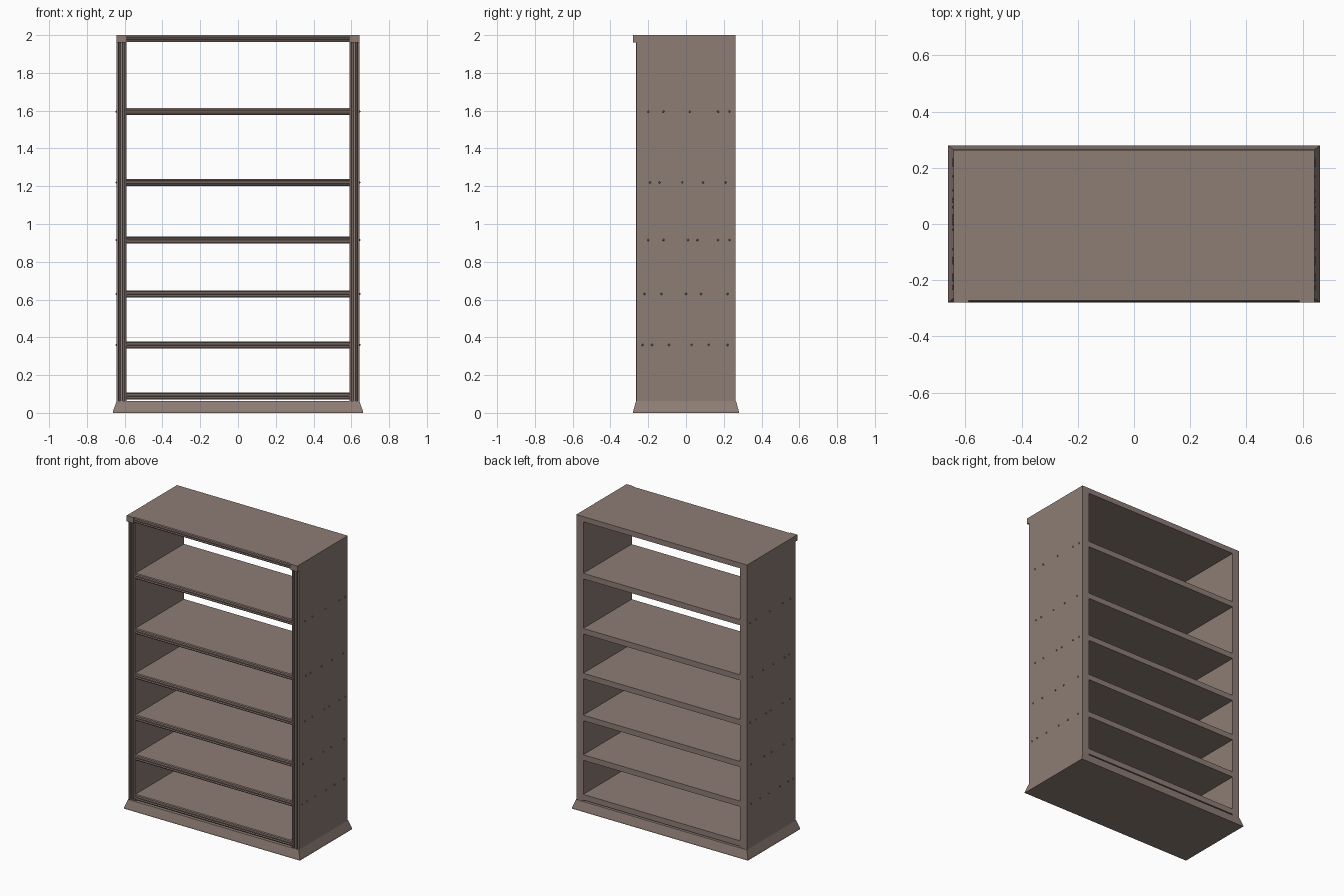
import bpy, bmesh
from mathutils import Vector

cube = bpy.data.objects.get("Cube")
if cube:
    bpy.data.objects.remove(cube, do_unlink=True)


def material(name, colour):
    mat = bpy.data.materials.new(name)
    mat.use_nodes = True
    mat.diffuse_color = (*colour, 1)
    mat.node_tree.nodes["Principled BSDF"].inputs["Base Color"].default_value = (*colour, 1)
    return mat


wood = material("brown wood", (0.27, 0.205, 0.178))


def finish(name, bm):
    bmesh.ops.recalc_face_normals(bm, faces=bm.faces)
    mesh = bpy.data.meshes.new(name)
    bm.to_mesh(mesh)
    bm.free()
    mesh.materials.append(wood)
    obj = bpy.data.objects.new(name, mesh)
    bpy.context.collection.objects.link(obj)
    return obj


def extrude(name, points, direction):
    """Close a profile and sweep it along a straight direction."""
    bm = bmesh.new()
    face = bm.faces.new([bm.verts.new(p) for p in points])
    swept = bmesh.ops.extrude_face_region(bm, geom=[face])
    verts = [v for v in swept["geom"] if isinstance(v, bmesh.types.BMVert)]
    bmesh.ops.translate(bm, verts=verts, vec=Vector(direction))
    return finish(name, bm)


def moulded_edge(half):
    """Front edge with a raised centre bead between two coves: (across, depth)."""
    return [(-half, 0.004), (-half * 0.65, 0), (-half * 0.55, 0.012), (-half * 0.3, 0.012),
            (-half * 0.2, 0), (half * 0.2, 0), (half * 0.3, 0.012), (half * 0.55, 0.012),
            (half * 0.65, 0), (half, 0.004)]


FRONT, BACK = -0.265, 0.262
INNER, OUTER = 0.59, 0.643
shelf_heights = [0.09, 0.36, 0.63, 0.915, 1.22, 1.595]


def shelf(name, z, half, front):
    profile = [(-INNER, front + d, z + a) for a, d in moulded_edge(half)]
    profile += [(-INNER, BACK, z + half), (-INNER, BACK, z - half)]
    extrude(name, profile, (2 * INNER, 0, 0))


# Six shelves and the moulded top board
for i, z in enumerate(shelf_heights):
    shelf(f"shelf_{i + 1}", z, 0.019, -0.262)
shelf("top_board", 1.982, 0.018, -0.276)

# Side panels with fluted front edges, and the end caps of the top
for side, sign in (("right", -1), ("left", 1)):
    mid, half = (INNER + OUTER) / 2, (OUTER - INNER) / 2
    profile = [(sign * (mid + a), FRONT + d, 0.05) for a, d in moulded_edge(half)]
    profile += [(sign * OUTER, BACK, 0.05), (sign * INNER, BACK, 0.05)]
    extrude(f"{side}_side_panel", profile, (0, 0, 1.91))
    cap = [(sign * INNER, FRONT - 0.015, 1.96), (sign * OUTER, FRONT - 0.015, 1.96),
           (sign * OUTER, BACK, 1.96), (sign * INNER, BACK, 1.96)]
    extrude(f"{side}_top_cap", cap, (0, 0, 0.04))

# Plinth that flares towards the floor
bm = bmesh.new()
rings = []
for x, y, z in ((0.662, 0.28, 0), (0.662, 0.28, 0.008), (0.643, 0.265, 0.062)):
    rings.append([bm.verts.new((sx * x, sy * y, z))
                  for sx, sy in ((-1, -1), (1, -1), (1, 1), (-1, 1))])
for low, high in zip(rings, rings[1:]):
    for i in range(4):
        j = (i + 1) % 4
        bm.faces.new((low[i], low[j], high[j], high[i]))
bm.faces.new(rings[0])
bm.faces.new(rings[-1])
finish("plinth", bm)

# Nail heads in each side, one row per raised shelf
nail_rows = [(-0.23, -0.18, -0.09, 0.03, 0.12, 0.22), (-0.22, -0.13, 0, 0.08, 0.22),
             (-0.2, -0.12, 0.01, 0.06, 0.17, 0.23), (-0.19, -0.14, -0.02, 0.09, 0.21),
             (-0.2, -0.12, 0.02, 0.17, 0.23)]
bm = bmesh.new()
for z, row in zip(shelf_heights[1:], nail_rows):
    for y in row:
        for sign in (-1, 1):
            nail = bmesh.ops.create_icosphere(bm, subdivisions=1, radius=0.006)
            bmesh.ops.translate(bm, verts=nail["verts"], vec=(sign * OUTER, y, z))
finish("nail_heads", bm)
